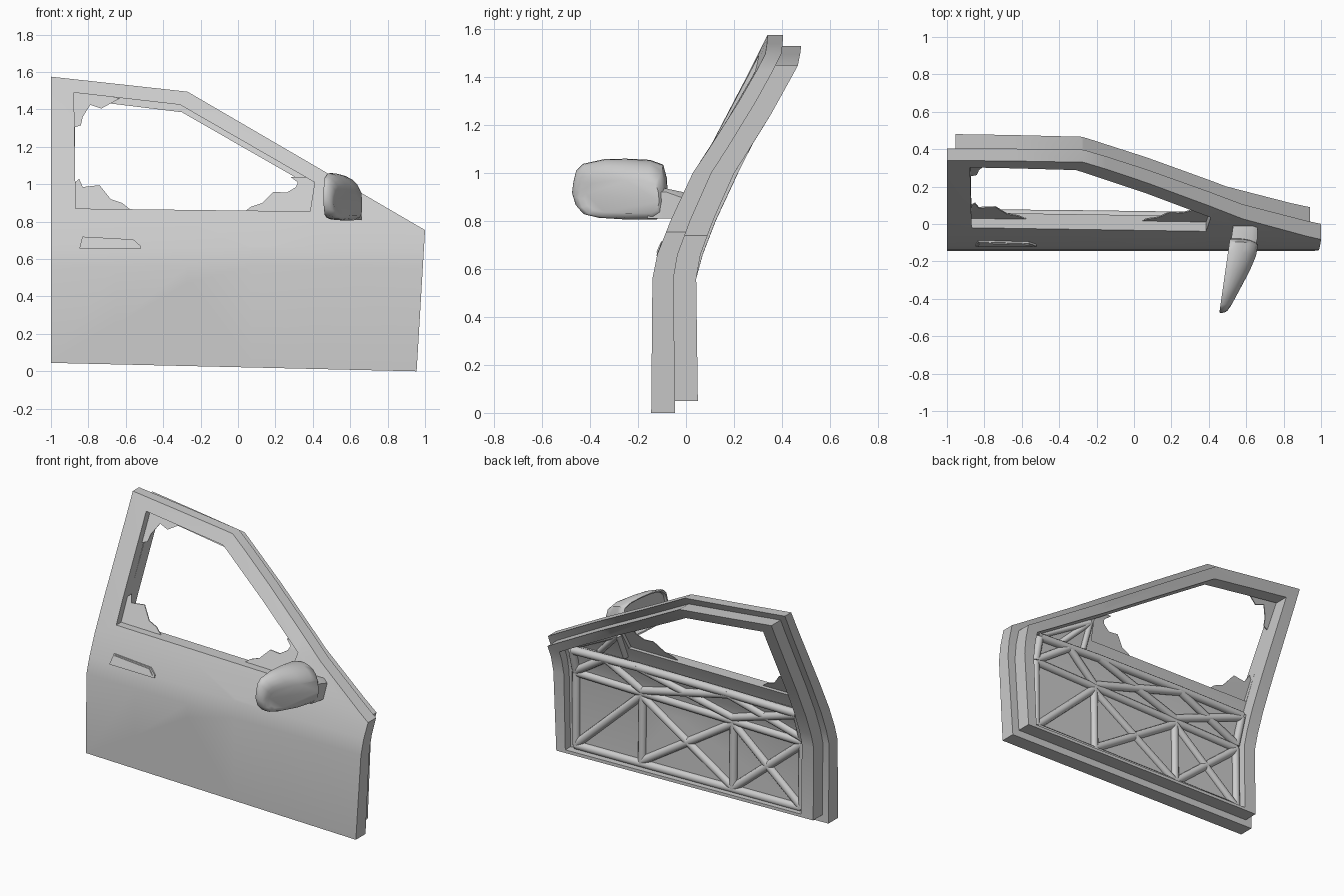
import bpy, bmesh, math
from mathutils import Vector

if "Cube" in bpy.data.objects:
    bpy.data.objects.remove(bpy.data.objects["Cube"])

# Door curvature: height, skin depth at the rear edge, skin depth toward the front
CURVE = [(0, -.145, -.145), (.56, -.14, -.14), (.66, -.11, -.12), (.80, -.053, -.065),
         (1.0, .045, .028), (1.425, .265, .312), (1.575, .34, .41)]


def clamp(t):
    return max(0.0, min(1.0, t))


def outer(x, z):
    for (z0, r0, f0), (z1, r1, f1) in zip(CURVE, CURVE[1:]):
        if z <= z1:
            break
    k = (z - z0) / (z1 - z0)
    t = clamp((x + 1) / 1.4)
    return (r0 + (r1 - r0) * k) * (1 - t) + (f0 + (f1 - f0) * k) * t


def middle(x, z):
    return outer(x, z) + .10 - .035 * z / 1.575


def inner(x, z):
    return middle(x, z) + .095


def shifted(f, d):
    return lambda x, z: f(x, z) + d


def make(name, verts, faces, angle=30):
    me = bpy.data.meshes.new(name)
    me.from_pydata(verts, [], faces)
    bm = bmesh.new()
    bm.from_mesh(me)
    bmesh.ops.recalc_face_normals(bm, faces=bm.faces)
    bm.to_mesh(me)
    bm.free()
    ob = bpy.data.objects.new(name, me)
    bpy.context.collection.objects.link(ob)
    bpy.context.view_layer.objects.active = ob
    bpy.ops.object.select_all(action='DESELECT')
    ob.select_set(True)
    bpy.ops.object.shade_smooth_by_angle(angle=math.radians(angle))
    return ob


def slab(name, loops, front, back):
    """Fill the x/z outline (with holes), cut it at the bends and give it depth."""
    bm = bmesh.new()
    for loop in loops:
        vs = [bm.verts.new((x, 0, z)) for x, z in loop]
        for a, b in zip(vs, vs[1:] + vs[:1]):
            bm.edges.new((a, b))
    bmesh.ops.triangle_fill(bm, use_beauty=True, edges=bm.edges[:], normal=(0, -1, 0))
    cuts = [((0, 0, c[0]), (0, 0, 1)) for c in CURVE[1:-1]]
    cuts += [((x, 0, 0), (1, 0, 0)) for x in (-.65, -.27, .07, .4)]
    for co, no in cuts:
        bmesh.ops.bisect_plane(bm, geom=bm.verts[:] + bm.edges[:] + bm.faces[:],
                               dist=1e-5, plane_co=co, plane_no=no)
    bm.verts.index_update()
    flat = [(v.co.x, v.co.z) for v in bm.verts]
    n = len(flat)
    verts = [(x, front(x, z), z) for x, z in flat] + [(x, back(x, z), z) for x, z in flat]
    faces = []
    for f in bm.faces:
        ids = [v.index for v in f.verts]
        faces += [ids, [i + n for i in reversed(ids)]]
    for e in bm.edges:
        if len(e.link_faces) == 1:
            a, b = (v.index for v in e.verts)
            faces.append([a, b, b + n, a + n])
    bm.free()
    return make(name, verts, faces)


def loft(name, rings, angle=40):
    n = len(rings[0])
    faces = [list(range(n)), list(range((len(rings) - 1) * n, len(rings) * n))]
    for r in range(len(rings) - 1):
        for i in range(n):
            j = (i + 1) % n
            faces.append([r * n + i, r * n + j, r * n + n + j, r * n + n + i])
    return make(name, [p for ring in rings for p in ring], faces, angle)


def rib(name, a, b, r, lift):
    """Round bar lying half sunk in the back of the panel."""
    p, q = (Vector((x, middle(x, z) + lift, z)) for x, z in (a, b))
    d = (q - p).normalized()
    u = d.cross(Vector((0, 1, 0))).normalized()
    w = d.cross(u)
    circ = [u * math.cos(t * math.tau / 12) * r + w * math.sin(t * math.tau / 12) * r for t in range(12)]
    loft(name, [[p + c for c in circ], [q + c for c in circ]])


# Outer door with window opening
slab("door_shell", [
    [(-1, .045), (.955, 0), (1, .755), (-.27, 1.495), (-1, 1.575)],
    [(-.868, .87), (.385, .855), (.41, 1.01), (-.31, 1.425), (-.877, 1.49)]], outer, middle)

# Inner frame ring (thin along the bottom) and the lining panel inside it
slab("inner_frame", [
    [(-.955, .09), (.905, .05), (.94, .74), (-.28, 1.45), (-.955, 1.53)],
    [(-.868, .108), (.84, .072), (.86, .72), (-.3, 1.385), (-.872, 1.455)]], middle, inner)
slab("lining_panel", [[(-.88, .09), (.85, .06), (.87, .71), (.8, .75), (-.88, .775)]],
     middle, shifted(middle, .04))

# Broken glass left in the window corners
SHARDS = {
    "glass_rear_low": [(-.88, .86), (-.57, .86), (-.62, .9), (-.68, .92), (-.74, .995), (-.83, .985), (-.85, 1.03), (-.88, 1.0)],
    "glass_front_low": [(.03, .85), (.07, .88), (.13, .9), (.19, .96), (.26, .955), (.31, .985), (.32, 1.01),
                        (.28, 1.04), (.39, 1.035), (.42, 1.0), (.39, .85)],
    "glass_rear_top": [(-.885, 1.3), (-.84, 1.315), (-.83, 1.36), (-.79, 1.425), (-.73, 1.405), (-.63, 1.46), (-.885, 1.5)]}
for name, pts in SHARDS.items():
    slab(name, [pts], shifted(outer, .05), shifted(outer, .056))

# Bracing ribs on the inside: borders, posts and crosses
L, P, Q, R = -.84, -.34, .32, .80
bars = [((L, .12), (R, .095)), ((L, .55), (R, .57)), ((L, .76), (P, .76)), ((P, .76), (Q, .75)),
        ((Q, .75), (R, .73)), ((L, .12), (L, .55)), ((R, .1), (R, .57)), ((P, .11), (P, .55)),
        ((Q, .1), (Q, .56)), ((R, .1), (Q, .55)), ((L, .57), (L, .75)), ((R, .58), (R, .73)),
        ((R, .58), (.56, .74)), ((.56, .74), (Q, .58))]
for x0, x1 in ((L, P), (P, Q)):
    for lo, hi in ((.12, .54), (.58, .75)):
        bars += [((x0, lo), (x1, hi)), ((x0, hi), (x1, lo))]
for i, (a, b) in enumerate(bars):
    rib("rib_%02d" % i, a, b, .026, .04)
# Braces in the front corner behind the mirror
for i, (a, b) in enumerate([((.78, .76), (.43, .95)), ((.43, .95), (.43, .78)), ((.43, .95), (.62, .76))]):
    rib("corner_brace_%d" % i, a, b, .02, 0)

# Door handle: base plate and grip
slab("handle_plate", [[(-.848, .657), (-.832, .72), (-.56, .705), (-.522, .672), (-.52, .655)]],
     shifted(outer, -.009), shifted(outer, .02))
slab("handle_grip", [[(-.835, .668), (-.825, .714), (-.565, .699), (-.535, .668)]],
     shifted(outer, -.014), shifted(outer, .02))

# Wing mirror housing: side outline lofted from the rim to a domed front
OUT = [(-.475, .92), (-.47, .96), (-.458, 1.01), (-.43, 1.038), (-.34, 1.058), (-.25, 1.06), (-.15, 1.055),
       (-.095, 1.035), (-.08, .98), (-.075, .9), (-.085, .835), (-.12, .812), (-.25, .812), (-.37, .82),
       (-.43, .835), (-.46, .87)]


def mirror_ring(s, t):
    ring = []
    sy = 1 - (1 - s) * .5
    for y, z in OUT:
        x0 = .515 + (y + .06) * .14
        depth = .06 + .09 * clamp((y + .475) / .3) ** .8
        ring.append((x0 + t * depth, -.24 + (y + .24) * sy, .935 + (z - .935) * s - .035 * t * t))
    return ring


loft("mirror_housing", [mirror_ring(s, t) for s, t in
     ((.86, .25), (.9, .02), (.97, 0), (1, .06), (1, .3), (.97, .5), (.9, .72), (.76, .9), (.55, 1.0))], 50)

# Mirror arm joining the door
loft("mirror_arm", [[(x0, y, .81), (x1, y, .81), (x1, y, z1), (x1 - .03, y, z2), (x0, y, z2)]
     for y, x0, x1, z1, z2 in ((-.16, .53, .64, .92, .95), (-.08, .52, .66, .92, .935), (-.01, .53, .66, .895, .92))])
